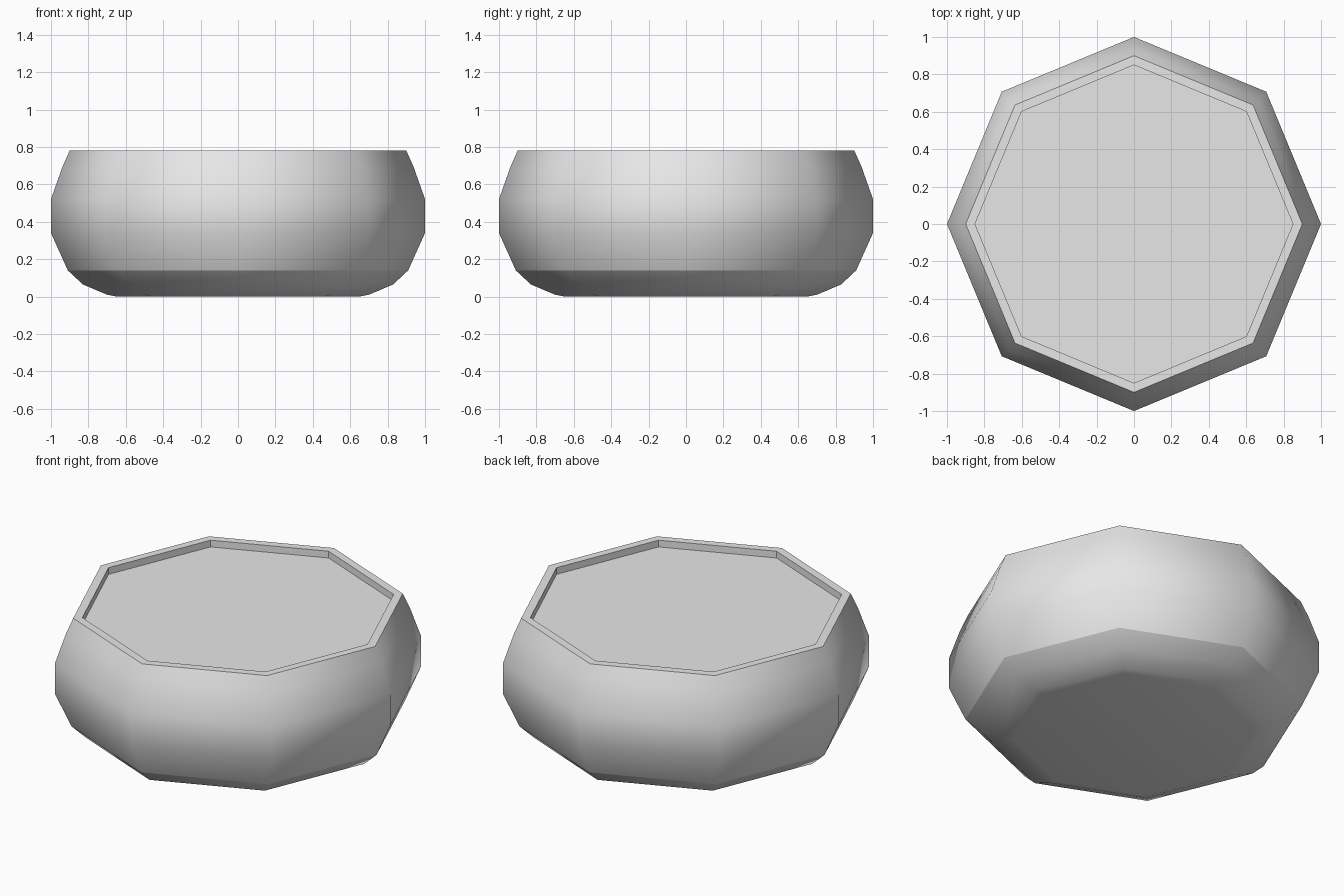
import bpy, bmesh, math

old = bpy.data.objects.get("Cube")
if old:
    bpy.data.objects.remove(old, do_unlink=True)

SIDES = 8
TOP, CREASE = 0.78, 0.14

gray = bpy.data.materials.new("light_gray")
gray.use_nodes = True
color = (0.8, 0.8, 0.8, 1)
gray.diffuse_color = color
gray.node_tree.nodes["Principled BSDF"].inputs["Base Color"].default_value = color


def lathe(name, profile, smooth_rows, cap_first=False, cap_last=False, sharp_z=()):
    """Turn a (radius, z) profile into an eight-sided part."""
    bm = bmesh.new()
    rings = []
    for r, z in profile:
        rings.append([bm.verts.new((r * math.cos(math.tau * i / SIDES),
                                    r * math.sin(math.tau * i / SIDES), z))
                      for i in range(SIDES)])
    for row, (a, b) in enumerate(zip(rings, rings[1:])):
        for i in range(SIDES):
            j = (i + 1) % SIDES
            bm.faces.new((a[i], a[j], b[j], b[i])).smooth = row < smooth_rows
    if cap_first:
        bm.faces.new(rings[0][::-1]).smooth = True
    if cap_last:
        bm.faces.new(rings[-1])
    # Keep the chosen horizontal rings crisp
    for e in bm.edges:
        if any(all(abs(v.co.z - z) < 1e-4 for v in e.verts) for z in sharp_z):
            e.smooth = False
    mesh = bpy.data.meshes.new(name)
    bm.to_mesh(mesh)
    bm.free()
    mesh.materials.append(gray)
    obj = bpy.data.objects.new(name, mesh)
    bpy.context.collection.objects.link(obj)
    return obj


# Rounded bowl wall from the underside up, over the rim and down the inside
outer = [(0.65, 0.0), (0.70, 0.01), (0.83, 0.065), (0.91, CREASE), (1.0, 0.34),
         (1.0, 0.52), (0.94, 0.69), (0.90, TOP)]
inner = [(0.85, TOP), (0.85, 0.74)]
lathe("bowl", outer + inner, len(outer) - 1, cap_first=True, cap_last=True,
      sharp_z=(CREASE, TOP))
